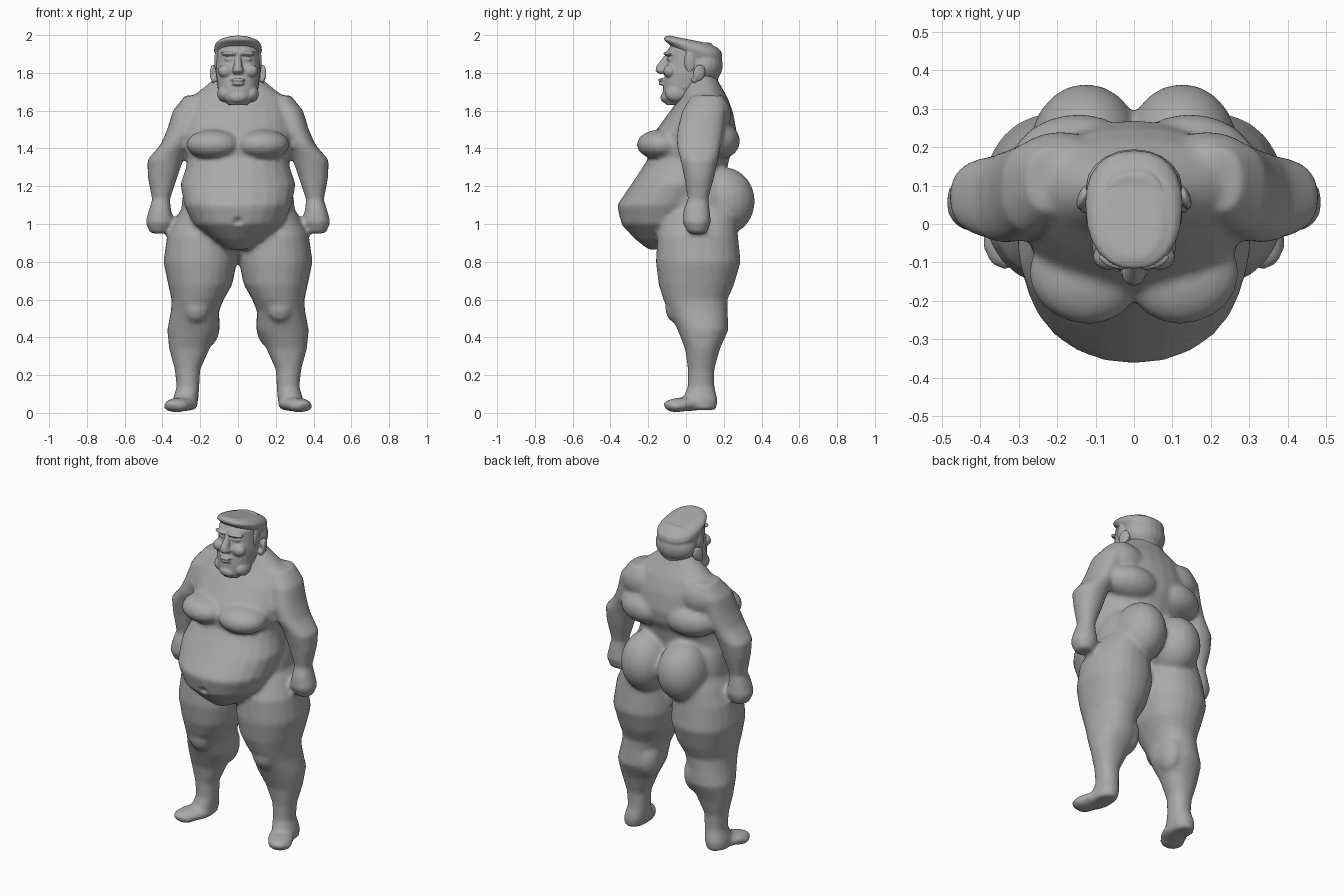
import bpy, bmesh, math
from mathutils import Matrix, Vector

cube = bpy.data.objects.get("Cube")
if cube:
    bpy.data.objects.remove(cube, do_unlink=True)

clay = bpy.data.materials.new("grey clay")
clay.use_nodes = True
GREY = (0.4, 0.4, 0.4, 1)
clay.diffuse_color = GREY
clay.node_tree.nodes["Principled BSDF"].inputs["Base Color"].default_value = GREY


def loft(bm, rings, power=2.0, tilt=0.0, sides=24, mirror=False):
    """Skin level rings given as (z, x0, x1, y0, y1)."""
    for sign in ((1, -1) if mirror else (1,)):
        loops = []
        for z, x0, x1, y0, y1 in rings:
            loop = []
            for i in range(sides):
                a = math.tau * i / sides
                c, s = math.cos(a), math.sin(a)
                x = (x0 + x1) / 2 + (x1 - x0) / 2 * math.copysign(abs(c) ** (2 / power), c)
                y = (y0 + y1) / 2 + (y1 - y0) / 2 * math.copysign(abs(s) ** (2 / power), s)
                loop.append(bm.verts.new((sign * x, y, z - tilt * y)))
            loops.append(loop)
        faces = [bm.faces.new(loops[0]), bm.faces.new(loops[-1][::-1])]
        for a, b in zip(loops, loops[1:]):
            for i in range(sides):
                j = (i + 1) % sides
                faces.append(bm.faces.new((a[i], b[i], b[j], a[j])))
        bmesh.ops.recalc_face_normals(bm, faces=faces)


def centred(rings):
    return [(z, -w, w, y0, y1) for z, w, y0, y1 in rings]


def blob(bm, centre, size, turn=0.0, pitch=0.0, mirror=True):
    """Ellipsoid, mirrored across x by default."""
    for sign in ((1, -1) if mirror else (1,)):
        place = (Matrix.Translation((sign * centre[0], centre[1], centre[2]))
                 @ Matrix.Rotation(sign * turn, 4, 'Z') @ Matrix.Rotation(pitch, 4, 'X')
                 @ Matrix.Diagonal((*size, 1)))
        bmesh.ops.create_uvsphere(bm, u_segments=20, v_segments=14, radius=1, matrix=place)


def finish(name, bm, voxel, rounds, dents=()):
    """Fuse overlapping masses into one skin, relax it, then press in dents."""
    mesh = bpy.data.meshes.new(name)
    bm.to_mesh(mesh)
    bm.free()
    obj = bpy.data.objects.new(name, mesh)
    bpy.context.collection.objects.link(obj)
    fuse = obj.modifiers.new("fuse", 'REMESH')
    fuse.mode, fuse.voxel_size = 'VOXEL', voxel
    relax = obj.modifiers.new("relax", 'SMOOTH')
    relax.factor, relax.iterations = 0.5, rounds
    graph = bpy.context.evaluated_depsgraph_get()
    skin = bpy.data.meshes.new_from_object(obj.evaluated_get(graph))
    obj.modifiers.clear()
    obj.data = skin
    bpy.data.meshes.remove(mesh)
    skin.name = name
    for centre, radius, push in dents:
        for v in skin.vertices:
            d = (v.co - Vector(centre)).length / radius
            if d < 1:
                v.co.y += push * (1 - d * d) ** 2
    skin.materials.clear()
    skin.materials.append(clay)
    skin.polygons.foreach_set("use_smooth", [True] * len(skin.polygons))
    return obj


# Body: torso with hanging belly
body = bmesh.new()
loft(body, centred([
    (1.80, .09, .0, .15), (1.74, .16, .0, .18), (1.67, .25, -.03, .22),
    (1.59, .29, -.09, .25), (1.48, .30, -.17, .27), (1.41, .29, -.20, .26),
    (1.35, .27, -.20, .23), (1.30, .275, -.23, .22), (1.21, .305, -.29, .20),
    (1.10, .285, -.365, .15), (1.00, .235, -.345, .10), (.92, .14, -.27, .05),
    (.865, .06, -.20, .0)]), 2.1)
# Chest, back rolls and buttocks
blob(body, (.13, -.135, 1.42), (.145, .125, .08), turn=.25)
blob(body, (.16, .17, 1.44), (.16, .115, .10), turn=-.15)
blob(body, (.19, .15, 1.58), (.13, .09, .11))
blob(body, (.125, .20, 1.12), (.145, .165, .18))
blob(body, (.17, .07, 1.08), (.13, .16, .22))
blob(body, (0, .04, .90), (.10, .12, .09), mirror=False)

# Legs
loft(body, [
    (1.12, .08, .27, -.06, .24), (1.04, .03, .325, -.11, .27), (.94, .01, .375, -.15, .275),
    (.80, .005, .395, -.16, .29), (.68, .03, .37, -.145, .255), (.60, .075, .352, -.12, .22),
    (.54, .10, .355, -.09, .22), (.44, .10, .375, -.045, .225), (.34, .15, .365, -.005, .18),
    (.23, .20, .335, .01, .15), (.14, .205, .325, .01, .15), (.07, .21, .345, -.02, .168),
    (.015, .225, .345, -.01, .16)], 2.2, mirror=True)
# Kneecaps, calves and feet
blob(body, (.22, -.06, .56), (.07, .05, .08))
blob(body, (.16, .12, .47), (.065, .09, .12))
blob(body, (.30, -.005, .045), (.075, .125, .037), turn=.5)
blob(body, (.325, -.05, .035), (.07, .065, .032), turn=.3)

# Arms and fists
loft(body, [
    (1.68, .15, .28, .03, .2), (1.60, .20, .345, -.02, .21), (1.50, .22, .375, -.045, .20),
    (1.42, .265, .41, -.05, .185), (1.34, .29, .48, -.03, .17), (1.25, .32, .478, -.01, .15),
    (1.13, .36, .455, .01, .118), (1.08, .355, .47, -.012, .125), (1.01, .338, .49, -.02, .132),
    (.95, .37, .465, .01, .11)], 2.2, mirror=True)
finish("body", body, .013, 5, [((0, -.36, 1.01), .035, .03), ((0, .37, 1.1), .04, .02)])

# Head
head = bmesh.new()
loft(head, centred([
    (1.63, .05, -.105, -.01), (1.66, .08, -.125, .06), (1.72, .108, -.122, .12),
    (1.80, .118, -.112, .16), (1.86, .117, -.10, .17), (1.92, .112, -.098, .17),
    (1.96, .085, -.07, .13)]), 2.4)
# Nose, brows, cheeks, lips, chin and jowls
loft(head, centred([(1.795, .025, -.145, -.09), (1.812, .033, -.162, -.09),
                    (1.835, .024, -.158, -.09), (1.89, .014, -.117, -.08)]), sides=12)
blob(head, (.05, -.097, 1.902), (.045, .02, .011), turn=.3)
blob(head, (.065, -.085, 1.81), (.042, .035, .035))
blob(head, (.048, -.092, 1.872), (.024, .016, .010), turn=.3)
blob(head, (0, -.125, 1.762), (.038, .024, .010), mirror=False)
blob(head, (0, -.122, 1.743), (.034, .024, .010), mirror=False)
blob(head, (0, -.105, 1.67), (.05, .03, .03), mirror=False)
blob(head, (.07, -.05, 1.69), (.04, .06, .045))
# Ears
blob(head, (.132, .07, 1.80), (.014, .034, .045), turn=.35, pitch=-.25)
blob(head, (.13, .045, 1.765), (.012, .018, .02))
finish("head", head, .006, 2, [
    ((s * .05, -.115, 1.873), .034, .012) for s in (1, -1)] + [
    ((s * .142, .06, 1.80), .02, .004) for s in (1, -1)])

# Hair: swept top with an overhanging front, full back and sideburns
hair = bmesh.new()
loft(hair, centred([
    (1.89, .115, -.03, .185), (1.93, .127, -.085, .192), (1.952, .124, -.118, .187),
    (1.968, .108, -.115, .165), (1.98, .07, -.09, .12)]), 2.3, tilt=.2)
blob(hair, (0, .095, 1.84), (.126, .10, .10), mirror=False)
blob(hair, (0, .10, 1.77), (.09, .07, .05), mirror=False)
blob(hair, (.112, .02, 1.86), (.014, .03, .06))
finish("hair", hair, .007, 2)
